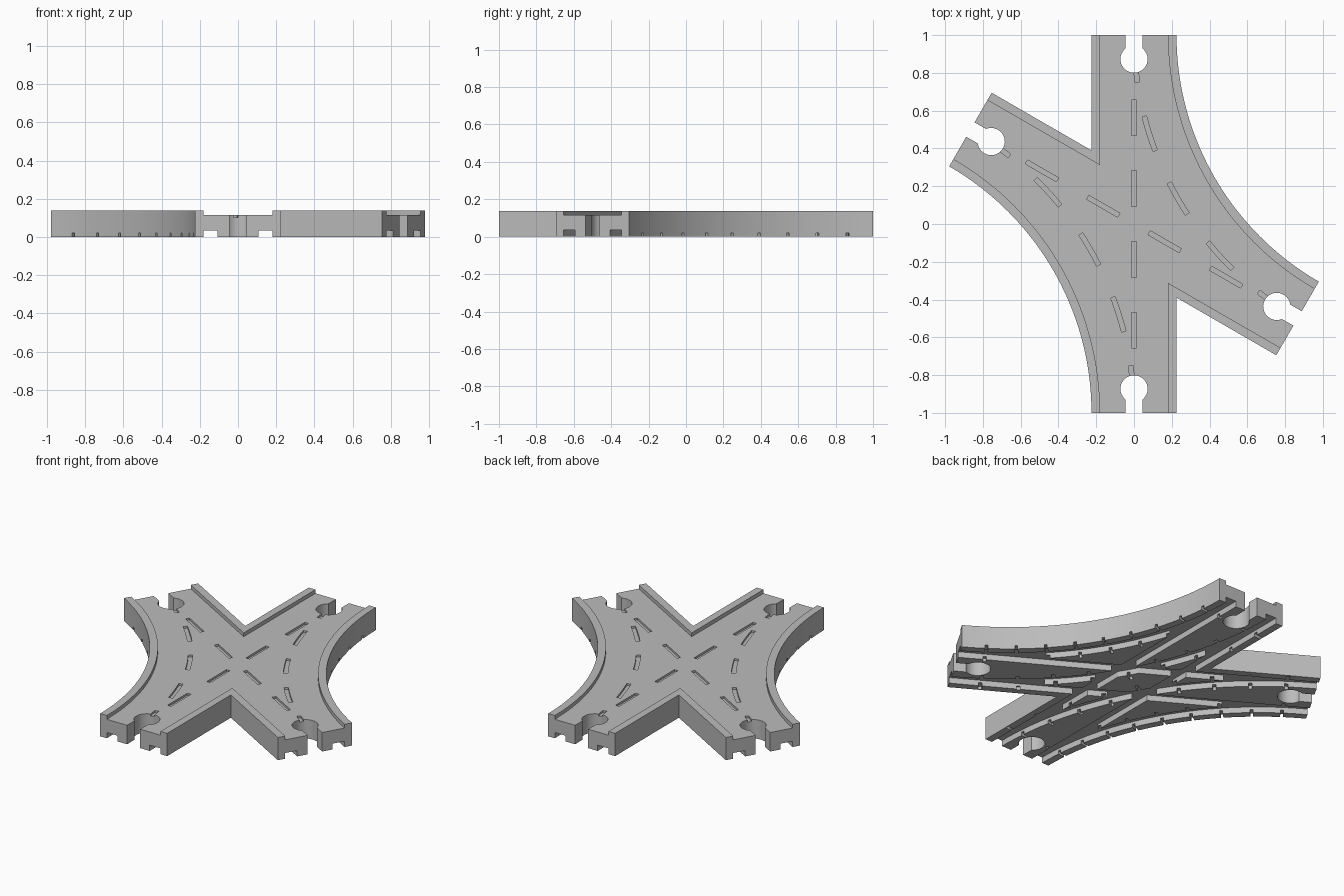
import bpy, bmesh
from math import sin, cos, pi, radians, sqrt
from mathutils import Vector, Matrix

if "Cube" in bpy.data.objects:
    bpy.data.objects.remove(bpy.data.objects["Cube"], do_unlink=True)

HALF = 0.225         # half width of a road
INNER = 0.18         # half width between the lips
HEIGHT = 0.138
DECK = 0.115
RADIUS = sqrt(3)     # centre line radius of the curved roads

grey = bpy.data.materials.new("plain grey")
grey.use_nodes = True
grey.diffuse_color = (0.5, 0.5, 0.5, 1)
grey.node_tree.nodes["Principled BSDF"].inputs["Base Color"].default_value = (0.5, 0.5, 0.5, 1)


def turn(points, degrees):
    m = Matrix.Rotation(radians(degrees), 2)
    return [m @ Vector(p) for p in points]


def straight(s, off):
    return Vector((off, s))


def curved(deg, off):
    r, t = RADIUS - off, radians(deg)
    return Vector((RADIUS - r * cos(t), 1 - r * sin(t)))


def strip(road, a, b, o1, o2, n=1):
    """Outline of a band along a road, between two side offsets."""
    steps = [a + (b - a) * i / n for i in range(n + 1)]
    return [road(s, o1) for s in steps] + [road(s, o2) for s in reversed(steps)]


def outline(w, extra=0.0):
    """Plan of the crossing for a given half width."""
    d, n = Vector((cos(pi / 6), -0.5)), Vector((0.5, cos(pi / 6)))
    half = [Vector((w, 1 + extra))]
    half += [curved(60 * i / 40, w) for i in range(41)]
    half += [d * (1 + extra) + n * w, d * (1 + extra) - n * w,
             Vector((w, -w * sqrt(3))), Vector((w, -1 - extra))]
    ring = half + turn(half, 180)
    return [p for i, p in enumerate(ring) if (p - ring[i - 1]).length > 1e-5]


def prisms(name, outlines, z0, z1):
    bm = bmesh.new()
    for pts in outlines:
        face = bm.faces.new([bm.verts.new((p.x, p.y, z0)) for p in pts])
        ext = bmesh.ops.extrude_face_region(bm, geom=[face], use_keep_orig=True)
        for v in ext["geom"]:
            if isinstance(v, bmesh.types.BMVert):
                v.co.z = z1
    bmesh.ops.recalc_face_normals(bm, faces=bm.faces)
    mesh = bpy.data.meshes.new(name)
    bm.to_mesh(mesh)
    bm.free()
    obj = bpy.data.objects.new(name, mesh)
    bpy.context.collection.objects.link(obj)
    return obj


track = prisms("track_crossing", [outline(HALF)], 0, HEIGHT)
track.data.materials.append(grey)
bpy.context.view_layer.objects.active = track
track.select_set(True)


def cut(name, outlines, z0, z1):
    cutter = prisms(name, outlines, z0, z1)
    cutter.hide_render = True
    cutter.data.materials.append(grey)
    mod = track.modifiers.new(name, 'BOOLEAN')
    mod.operation, mod.solver, mod.object = 'DIFFERENCE', 'EXACT', cutter
    bpy.ops.object.modifier_apply(modifier=name)
    bpy.data.objects.remove(cutter, do_unlink=True)


# Sunken deck between the lips
cut("deck", [outline(INNER, 0.05)], DECK, HEIGHT + 0.1)

# Dashes along the centre lines
dashes = []
for angle in (0, 60):
    for mid in (-0.5625, -0.1875, 0.1875, 0.5625):
        dashes.append(turn(strip(straight, mid - 0.095, mid + 0.095, -0.012, 0.012), angle))
for angle in (0, 180):
    for k in range(-2, 3):
        mid = 30 + 12.45 * k
        dashes.append(turn(strip(curved, mid - 3.15, mid + 3.15, -0.012, 0.012, 4), angle))
cut("dashes", dashes, DECK - 0.012, DECK + 0.05)

# Pairs of wheel grooves under each road
for road, a, b, n, angles in ((straight, -1.1, 1.1, 1, (0, 60)), (curved, -3, 63, 44, (0, 180))):
    for angle in angles:
        cut("grooves", [turn(strip(road, a, b, s * 0.108, s * INNER, n), angle)
                        for s in (-1, 1)], -0.05, 0.035)

# Small notches across the curved grooves
for angle in (0, 180):
    ticks = []
    for k in range(-4, 5):
        mid = 30 + 6.2 * k
        for s in (-1, 1):
            ticks.append(turn(strip(curved, mid - 0.3, mid + 0.3, s * 0.08, s * 0.23), angle))
    cut("notches", ticks, -0.04, 0.02)

# Keyhole sockets at the four ends
neck, hole_r, hole_y = 0.044, 0.072, 0.873
start = pi / 2 - 0.657
keyhole = [Vector((-neck, 1.1)), Vector((neck, 1.1))]
for i in range(33):
    t = start - (2 * pi - 1.314) * i / 32
    keyhole.append(Vector((hole_r * cos(t), hole_y + hole_r * sin(t))))
cut("sockets", [turn(keyhole, a) for a in (0, 60, 180, 240)], -0.1, HEIGHT + 0.2)

bpy.ops.object.shade_smooth_by_angle(angle=radians(25))
